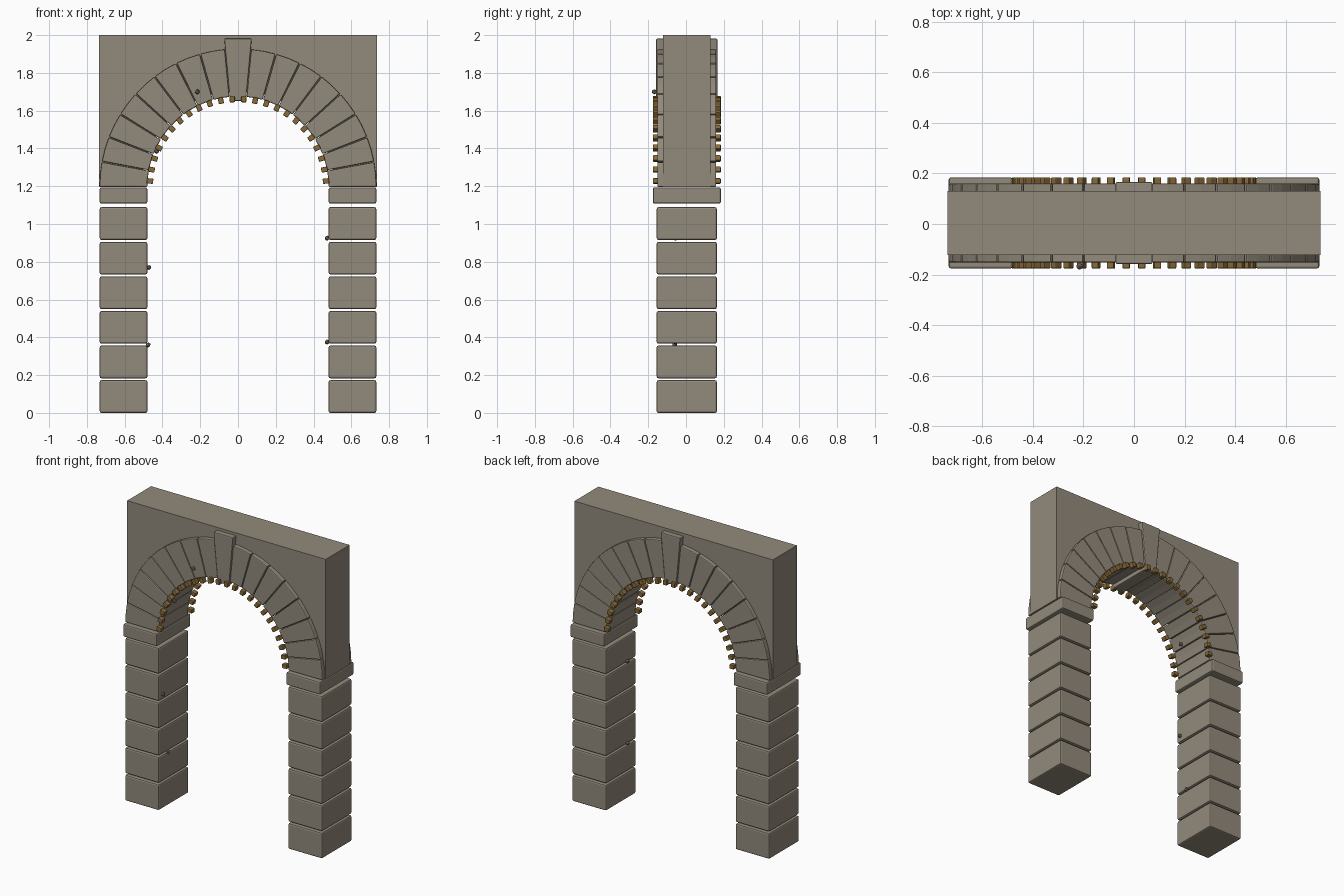
import bpy, bmesh, math
from mathutils import Matrix, Vector

if "Cube" in bpy.data.objects:
    bpy.data.objects.remove(bpy.data.objects["Cube"])

Y0 = 0.004          # stonework sits slightly back; a front pebble balances the depth
ZC = 1.195          # spring line of the arch


def material(name, rgb):
    m = bpy.data.materials.new(name)
    m.diffuse_color = (*rgb, 1)
    m.use_nodes = True
    m.node_tree.nodes["Principled BSDF"].inputs["Base Color"].default_value = m.diffuse_color
    return m


STONE = material("warm_grey_stone", (0.29, 0.256, 0.2))
BRONZE = material("aged_bronze", (0.25, 0.145, 0.04))
PEBBLE = material("dark_pebble", (0.23, 0.205, 0.165))


def finish(bm, name, mat, bevel=0.0):
    bmesh.ops.recalc_face_normals(bm, faces=bm.faces)
    me = bpy.data.meshes.new(name)
    bm.to_mesh(me)
    bm.free()
    me.materials.append(mat)
    ob = bpy.data.objects.new(name, me)
    bpy.context.collection.objects.link(ob)
    if bevel:
        mod = ob.modifiers.new("soft_edges", 'BEVEL')
        mod.width, mod.segments = bevel, 2
        mod.limit_method = 'ANGLE'
    return ob


def prism(bm, pts, half_depth):
    """Extrude an x-z outline through y."""
    f = bm.faces.new([bm.verts.new((x, Y0 - half_depth, z)) for x, z in pts])
    r = bmesh.ops.extrude_face_region(bm, geom=[f])
    vs = [v for v in r["geom"] if isinstance(v, bmesh.types.BMVert)]
    bmesh.ops.translate(bm, verts=vs, vec=(0, 2 * half_depth, 0))


def polar(r, a):
    return (r * math.cos(a), ZC + r * math.sin(a))


# Piers: six separate blocks and a wider capital on each side
for side, s in (("left", -1), ("right", 1)):
    bm = bmesh.new()
    for i in range(6):
        z0 = 0.1832 * i
        z1 = z0 + 0.173
        prism(bm, [(s * 0.48, z0), (s * 0.732, z0), (s * 0.732, z1), (s * 0.48, z1)], 0.159)
    finish(bm, side + "_pier_blocks", STONE, 0.009)
    bm = bmesh.new()
    prism(bm, [(s * 0.48, 1.108), (s * 0.732, 1.108), (s * 0.732, 1.194), (s * 0.48, 1.194)], 0.18)
    finish(bm, side + "_capital", STONE, 0.009)

# Wall with an arched opening hidden behind the arch stones
bm = bmesh.new()
arc = [polar(0.51, math.pi * i / 32) for i in range(33)]
prism(bm, arc + [(-0.737, ZC), (-0.737, 2), (0.737, 2), (0.737, ZC)], 0.127)
finish(bm, "spandrel_wall", STONE)

# Arch ring: seventeen wedges, the middle one is the keystone
N = 17
step = math.pi / N
bm = bmesh.new()
for i in range(N):
    if i == N // 2:
        continue
    a, b = i * step + 0.003, (i + 1) * step - 0.003
    m = (a + b) / 2
    prism(bm, [polar(0.48, a), polar(0.733, a), polar(0.733, m), polar(0.733, b),
               polar(0.48, b), polar(0.48, m)], 0.156)
finish(bm, "arch_stones", STONE, 0.006)

bm = bmesh.new()
a, b = 8 * step, 9 * step
prism(bm, [polar(0.458, a), polar(0.79, a), polar(0.79, b), polar(0.458, b)], 0.162)
finish(bm, "keystone", STONE, 0.006)

# Small bronze studs along both inner edges of the arch
bm = bmesh.new()
for y in (-0.163, 0.163):
    for i in range(24):
        a = math.radians(4 + i * 172 / 23)
        x, z = polar(0.467, a)
        mat = (Matrix.Translation((x, Y0 + y, z)) @ Matrix.Rotation(-a, 4, 'Y')
               @ Matrix.Diagonal((0.034, 0.034, 0.028, 1)))
        bmesh.ops.create_cube(bm, size=1, matrix=mat)
finish(bm, "arch_studs", BRONZE, 0.004)

# Tiny pebbles stuck to the stones
bm = bmesh.new()
for p in ((-0.215, -0.167, 1.70), (-0.43, -0.06, 1.385), (-0.472, -0.12, 0.77),
          (-0.476, -0.06, 0.36), (0.472, -0.055, 0.925), (0.472, -0.055, 0.375)):
    bmesh.ops.create_icosphere(bm, subdivisions=1, radius=0.014,
                               matrix=Matrix.Translation(Vector(p)))
finish(bm, "pebbles", PEBBLE)
